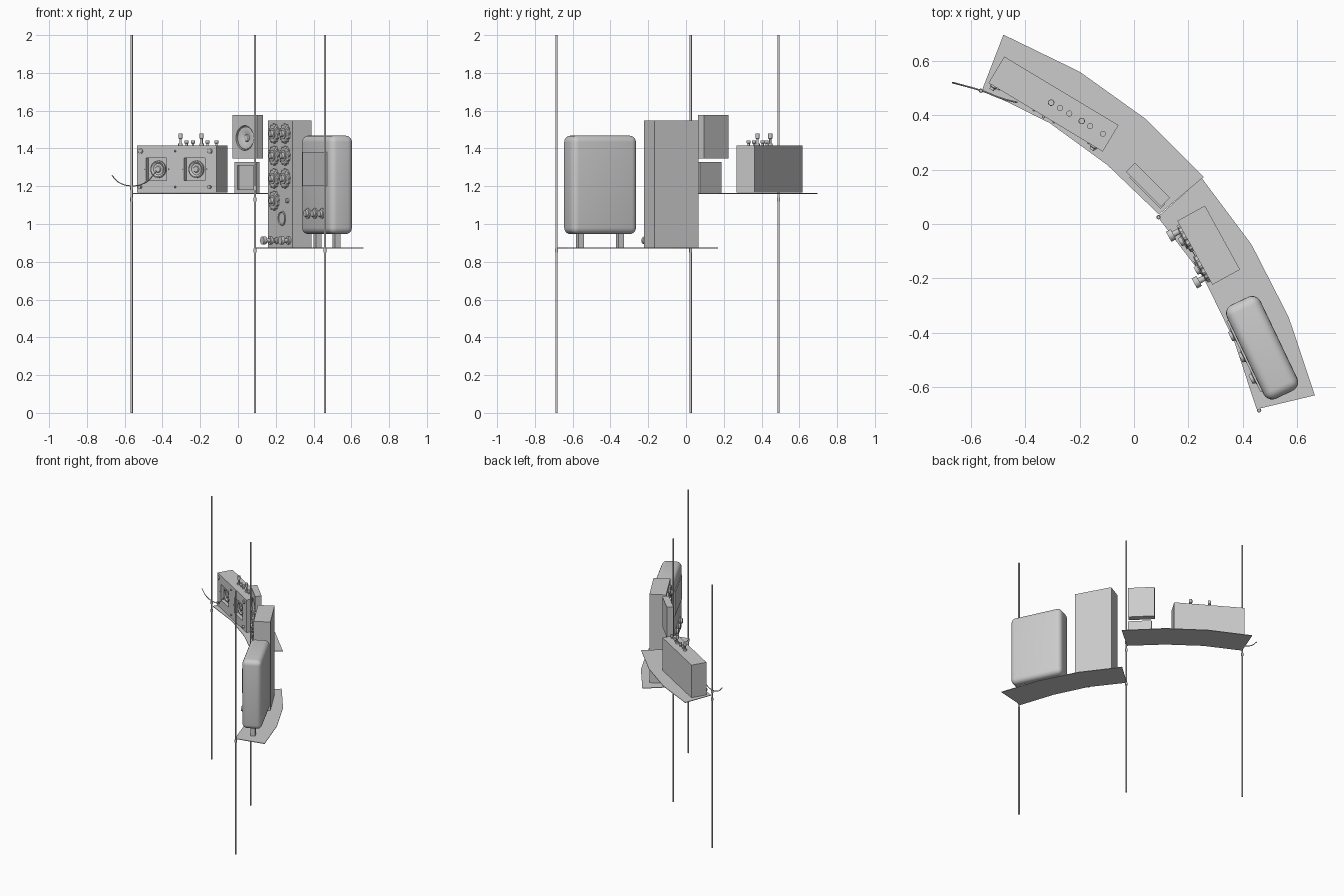
import bpy, bmesh
from math import radians, sin, cos, pi
from mathutils import Matrix, Vector

if "Cube" in bpy.data.objects:
    bpy.data.objects.remove(bpy.data.objects["Cube"])


def frame(x, y, deg):
    # local frame: x along the width, -y out of the front
    return Matrix.Translation((x, y, 0)) @ Matrix.Rotation(radians(deg), 4, 'Z')


WORLD = Matrix()
AMP, PANEL, SCREEN = frame(-.296, .441, -31), frame(.052, .144, -45), frame(.048, .122, -45)
TOWER, CASE = frame(.2745, -.078, -61.2), frame(.471, -.455, -64.5)


def finish(bm, name, M, smooth=False):
    bmesh.ops.recalc_face_normals(bm, faces=bm.faces)
    me = bpy.data.meshes.new(name)
    bm.to_mesh(me)
    bm.free()
    ob = bpy.data.objects.new(name, me)
    ob.matrix_world = M
    bpy.context.collection.objects.link(ob)
    if smooth:
        bpy.ops.object.select_all(action='DESELECT')
        ob.select_set(True)
        bpy.context.view_layer.objects.active = ob
        bpy.ops.object.shade_smooth_by_angle(angle=radians(35))
    return ob


def box(name, M, c, s, bevel=0, seg=1):
    bm = bmesh.new()
    bmesh.ops.create_cube(bm, size=1, matrix=Matrix.Translation(c) @ Matrix.Diagonal((*s, 1)))
    if bevel:
        bmesh.ops.bevel(bm, geom=bm.edges[:], offset=bevel, segments=seg, profile=.5, affect='EDGES')
    return finish(bm, name, M, seg > 1)


def lathe(name, M, base, profile, axis='Z', n=20, teeth=0):
    # profile of (radius, height) rings; axis 'F' points out of the front
    bm = bmesh.new()
    rings = []
    R = Matrix.Rotation(pi / 2, 4, 'X') if axis == 'F' else Matrix()
    for r, h in profile:
        ring = []
        for i in range(n):
            k = r * (1 - teeth * (i // 2 % 2))
            ring.append(bm.verts.new(Vector(base) + R @ Vector((k * cos(2*pi*i/n), k * sin(2*pi*i/n), h))))
        rings.append(ring)
    for a, b in zip(rings, rings[1:]):
        for i in range(n):
            bm.faces.new((a[i], a[(i+1) % n], b[(i+1) % n], b[i]))
    bm.faces.new(rings[0])
    bm.faces.new(rings[-1])
    return finish(bm, name, M, not teeth)


def shelf(name, pts, z, t=.004):
    bm = bmesh.new()
    f = bm.faces.new([bm.verts.new((x, y, z)) for x, y in pts])
    ext = bmesh.ops.extrude_face_region(bm, geom=[f])['geom']
    bmesh.ops.translate(bm, vec=(0, 0, -t), verts=[v for v in ext if isinstance(v, bmesh.types.BMVert)])
    bm.faces.ensure_lookup_table()
    return finish(bm, name, WORLD)


def cut(ob, cutter):
    m = ob.modifiers.new('cut', 'BOOLEAN')
    m.operation, m.object, m.solver = 'DIFFERENCE', cutter, 'EXACT'
    cutter.hide_render = True
    cutter.hide_viewport = True


# three poles with small shelf clips
for i, (x, y, zs) in enumerate([(-.563, .49, (1.13, 1.19)), (.09, .025, (.86, 1.13, 1.19)), (.46, -.685, (.86,))]):
    lathe(f'pole_{i}', WORLD, (x, y, 0), [(.006, 0), (.006, 2)], n=12)
    for z in zs:
        lathe(f'pole_clip_{i}', WORLD, (x, y, z), [(.008, -.01), (.008, .01)], n=12)

# two curved shelves
shelf('upper_shelf', [(-.48, .696), (-.2, .56), (.042, .387), (.256, .173),
                      (.092, .035), (-.098, .217), (-.311, .372), (-.558, .494)], 1.163)
shelf('lower_shelf', [(.249, .169), (.433, -.077), (.569, -.343), (.665, -.63),
                      (.451, -.681), (.366, -.424), (.252, -.19), (.087, .026)], .875)

# wide unit with two square speaker wells
amp = box('amp_body', AMP, (0, 0, 1.291), (.49, .113, .248))
F = -.0565
for u in (-.125, .11):
    cut(amp, box('well_cutter', AMP, (u, F, 1.29), (.128, .05, .12)))
    lathe('speaker_cone', AMP, (u, F + .026, 1.29),
          [(.046, 0), (.046, .012), (.04, .014), (.03, .006), (.018, .006), (.014, .012)], 'F', 24)
for u in (-.222, -.0075, .207):
    for z in (1.196, 1.386):
        big = z > 1.3 and abs(u) > .1
        r = .014 if big else .005
        lathe('face_screw', AMP, (u, F, z), [(r, -.002), (r, .005), (r * .7, .008)], 'F', 12)
for u in (-.2, -.05, .035, .185):
    lathe('side_screw', AMP, (u, F, 1.29), [(.004, -.002), (.004, .004)], 'F', 8)
for u in (-.222, .207):
    lathe('lower_plug', AMP, (u, F, 1.196), [(.009, -.002), (.009, .016)], 'F', 12)

# knobs along the top of the wide unit
for i, u in enumerate((-.01, .028, .068, .121, .157, .212)):
    if i in (0, 3):
        prof = [(.012, -.002), (.012, .012), (.006, .012), (.006, .035), (.011, .038), (.011, .064)]
    else:
        prof = [(.006, -.002), (.006, .01), (.011, .013), (.011, .027)]
    lathe('top_knob', AMP, (u, 0, 1.415), prof, n=14)

# loose wire hanging from the left speaker
cu = bpy.data.curves.new('wire', 'CURVE')
cu.dimensions, cu.bevel_depth, cu.bevel_resolution = '3D', .003, 1
pts = [(-.668, .52, 1.257), (-.63, .51, 1.22), (-.56, .49, 1.202), (-.49, .463, 1.22), (-.43, .447, 1.28)]
sp = cu.splines.new('BEZIER')
sp.bezier_points.add(len(pts) - 1)
for b, p in zip(sp.bezier_points, pts):
    b.co, b.handle_left_type, b.handle_right_type = p, 'AUTO', 'AUTO'
bpy.context.collection.objects.link(bpy.data.objects.new('wire', cu))

# small speaker above a small screen
panel = box('small_speaker', PANEL, (0, 0, 1.462), (.182, .046, .23))
cut(panel, lathe('round_cutter', PANEL, (0, -.003, 1.455), [(.066, 0), (.066, .04)], 'F', 28))
lathe('small_cone', PANEL, (0, -.001, 1.455), [(.06, -.002), (.06, .016), (.052, .018), (.02, .006), (.016, .012)], 'F', 28)
screen = box('small_screen', SCREEN, (0, 0, 1.246), (.163, .024, .165))
cut(screen, box('screen_cutter', SCREEN, (0, -.012, 1.246), (.12, .02, .125)))

# tall unit with a grid of ribbed dials
box('tower_body', TOWER, (0, 0, 1.211), (.268, .116, .674))
F = -.058
dials = [(u, z) for z in (1.479, 1.362, 1.241) for u in (-.06, .06)] + [(-.06, 1.124)]
for u, z in dials:
    lathe('dial_rim', TOWER, (u, F, z), [(.052, -.002), (.052, .01), (.045, .014)], 'F', 48, .1)
    lathe('dial_hub', TOWER, (u, F, z), [(.03, .012), (.03, .018), (.018, .018), (.015, .03)], 'F', 20)
lathe('tower_button', TOWER, (.085, F, 1.124), [(.012, -.002), (.012, .012)], 'F', 14)
lathe('tower_ring', TOWER, (.02, F, 1.03), [(.04, -.002), (.04, .004), (.034, .006), (.03, .002)], 'F', 24)
for u in (-.098, .098):
    lathe('tower_plug', TOWER, (u, F, .913),
          [(.021, -.002), (.021, .012), (.011, .012), (.011, .036), (.021, .036), (.021, .056)], 'F', 16)
for u in (-.035, .035):
    lathe('tower_small_plug', TOWER, (u, F, .913), [(.018, -.002), (.018, .008), (.01, .012), (.01, .02)], 'F', 16)

# rounded case on two feet
box('case_body', CASE, (0, 0, 1.207), (.382, .137, .522), .035, 5)
for u in (-.118, .118):
    box('case_foot', CASE, (u, 0, .917), (.032, .032, .086))
box('case_front_panel', CASE, (0, -.0685, 1.29), (.29, .014, .18))
for u in (-.087, 0, .087):
    lathe('case_knob', CASE, (u, -.0685, 1.056), [(.028, -.002), (.028, .007), (.02, .009), (.018, .02)], 'F', 20)
